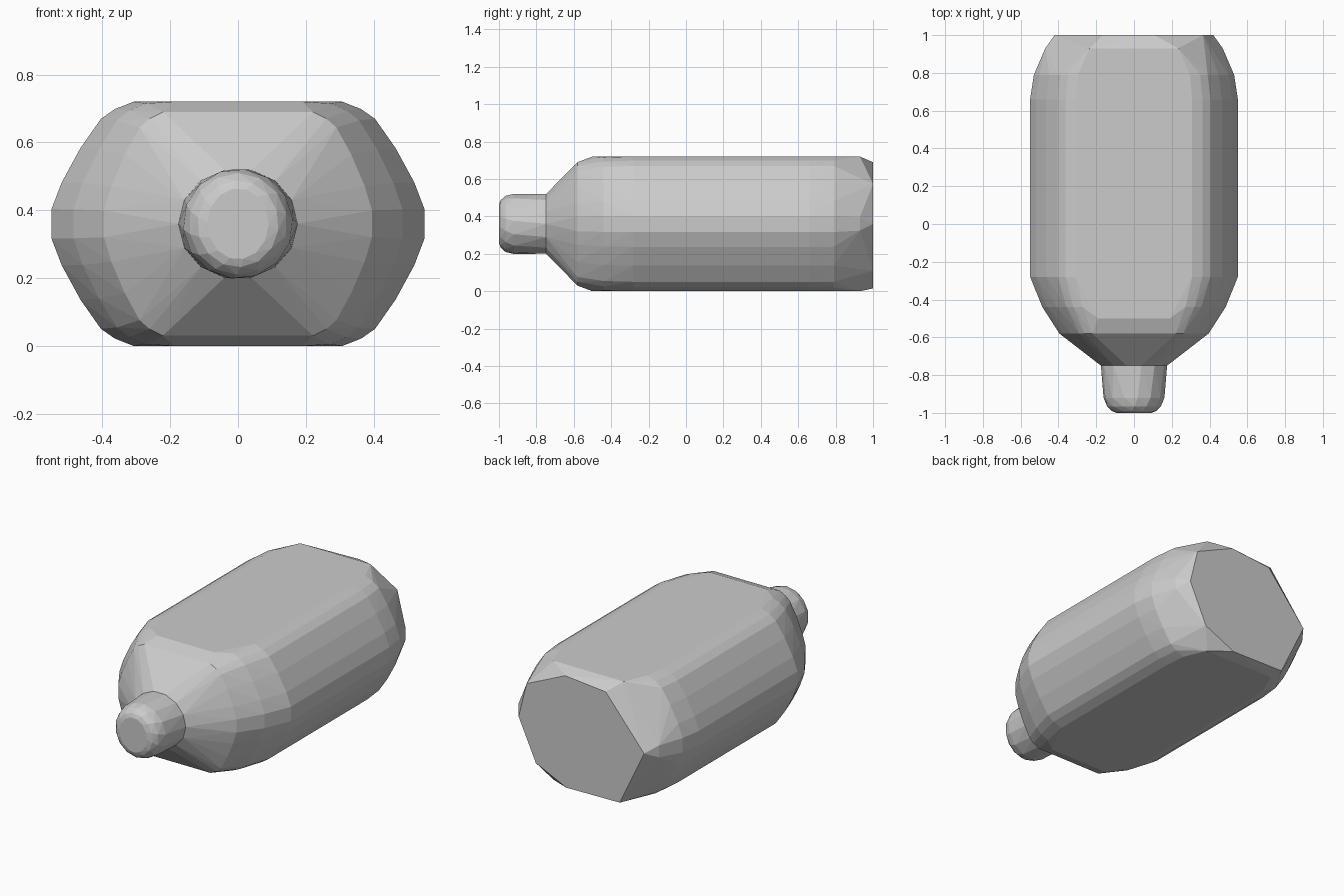
import bpy, bmesh, math

if "Cube" in bpy.data.objects:
    bpy.data.objects.remove(bpy.data.objects["Cube"])

ZC = 0.361  # height of the long axis

# quarter of the body cross-section, as fractions of half width / half height
FULL = [(0.56, 1.0), (0.66, 0.94), (0.735, 0.86), (0.845, 0.62), (0.945, 0.34), (1.0, 0.12)]
# sparse quarter: only the flat top edge and the side edge
SPARSE = [(0.5, 1.0), (1.0, 0.1)]


def mirrored_ring(y, w, h, quarter):
    return [(sx * px * w, y, ZC + sz * pz * h)
            for px, pz in quarter for sx in (1, -1) for sz in (1, -1)]


def round_ring(y, rx, rz, n=14, turn=0.0):
    return [(rx * math.cos(2 * math.pi * i / n + turn), y,
             ZC + rz * math.sin(2 * math.pi * i / n + turn)) for i in range(n)]


def hull_object(name, points):
    bm = bmesh.new()
    for p in points:
        bm.verts.new(p)
    res = bmesh.ops.convex_hull(bm, input=bm.verts[:])
    junk = {v for v in res["geom_interior"] + res["geom_unused"]
            if isinstance(v, bmesh.types.BMVert) and v.is_valid}
    bmesh.ops.delete(bm, geom=list(junk), context='VERTS')
    bmesh.ops.recalc_face_normals(bm, faces=bm.faces[:])
    mesh = bpy.data.meshes.new(name)
    bm.to_mesh(mesh)
    bm.free()
    obj = bpy.data.objects.new(name, mesh)
    bpy.context.collection.objects.link(obj)
    return obj


# body: flat irregular back face, chamfered corners, tapered front
back = [(.42, 0), (.366, .214), (.108, .33), (-.163, .305),
        (-.42, 0), (-.257, -.34), (.10, -.345), (.305, -.25)]
body = [(x, 1.0, ZC + z) for x, z in back]
body += mirrored_ring(0.93, 0.47, 0.36, SPARSE)
for y, w, h in ((0.79, 0.53, 0.36), (0.66, 0.55, 0.36), (-0.28, 0.55, 0.36),
                (-0.44, 0.485, 0.355), (-0.58, 0.395, 0.33)):
    body += mirrored_ring(y, w, h, FULL)
body += [(sx * 0.19, -0.5, ZC + sz * 0.36) for sx in (1, -1) for sz in (1, -1)]
body += round_ring(-0.75, 0.175, 0.162)
hull_object("body", body)

# neck: short rounded stub at the front
neck = []
for i, (y, rx, rz) in enumerate(((-0.74, 0.176, 0.163), (-0.92, 0.162, 0.162),
                                 (-0.965, 0.145, 0.15), (-0.99, 0.12, 0.128),
                                 (-1.0, 0.09, 0.105))):
    neck += round_ring(y, rx, rz, 14, 0.1 * i)
hull_object("neck", neck)

# seat the model exactly on the ground
low = min(v.co.z for v in bpy.data.objects["body"].data.vertices)
for obj in bpy.data.objects:
    obj.location.z -= low
